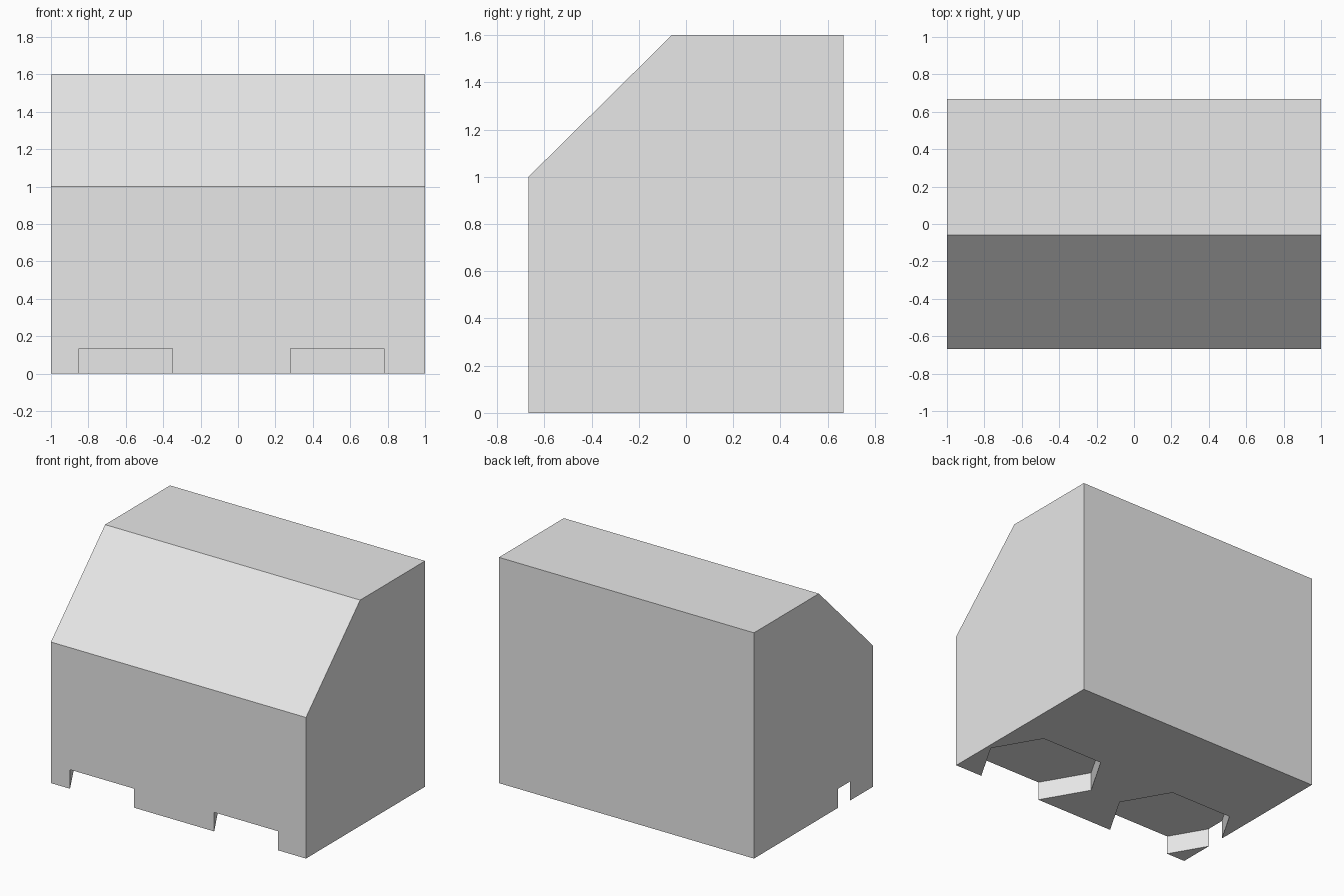
import bpy
import bmesh
from mathutils import Vector

cube = bpy.data.objects.get("Cube")
if cube:
    bpy.data.objects.remove(cube, do_unlink=True)

grey = bpy.data.materials.new("light_grey")
grey.use_nodes = True
colour = (0.8, 0.8, 0.8, 1)
grey.diffuse_color = colour
grey.node_tree.nodes["Principled BSDF"].inputs["Base Color"].default_value = colour


def prism(name, outline, along):
    """Extrude a closed outline along a vector."""
    bm = bmesh.new()
    face = bm.faces.new([bm.verts.new(p) for p in outline])
    grown = bmesh.ops.extrude_face_region(bm, geom=[face])["geom"]
    verts = [v for v in grown if isinstance(v, bmesh.types.BMVert)]
    bmesh.ops.translate(bm, verts=verts, vec=Vector(along))
    bmesh.ops.recalc_face_normals(bm, faces=bm.faces)
    mesh = bpy.data.meshes.new(name)
    bm.to_mesh(mesh)
    bm.free()
    mesh.materials.append(grey)
    obj = bpy.data.objects.new(name, mesh)
    bpy.context.collection.objects.link(obj)
    return obj


# Solid body with a sloped upper front
HALF = 0.667
profile = [(-HALF, 0), (HALF, 0), (HALF, 1.6), (-0.06, 1.6), (-HALF, 1)]
body = prism("body", [(-1, y, z) for y, z in profile], (2, 0, 0))

# Hexagonal pockets in the underside, open at the front
FLAT, POINT, BACK = 0.25, 0.44, -0.015
MID = (BACK - HALF) / 2
side = [(FLAT, -0.8), (FLAT, -HALF), (POINT, MID), (FLAT, BACK)]
hexagon = side + [(-x, y) for x, y in reversed(side)]
cutters = []
for label, cx in (("left", 0.53), ("right", -0.6)):
    cutter = prism(label + "_pocket_cutter",
                   [(cx + x, y, -0.1) for x, y in hexagon], (0, 0, 0.235))
    cut = body.modifiers.new(label + "_pocket", 'BOOLEAN')
    cut.operation = 'DIFFERENCE'
    cut.solver = 'EXACT'
    cut.object = cutter
    cutters.append(cutter)

# Bake the cuts and drop the cutters
bpy.context.view_layer.update()
graph = bpy.context.evaluated_depsgraph_get()
carved = bpy.data.meshes.new_from_object(body.evaluated_get(graph))
body.modifiers.clear()
body.data = carved
for cutter in cutters:
    bpy.data.objects.remove(cutter, do_unlink=True)
